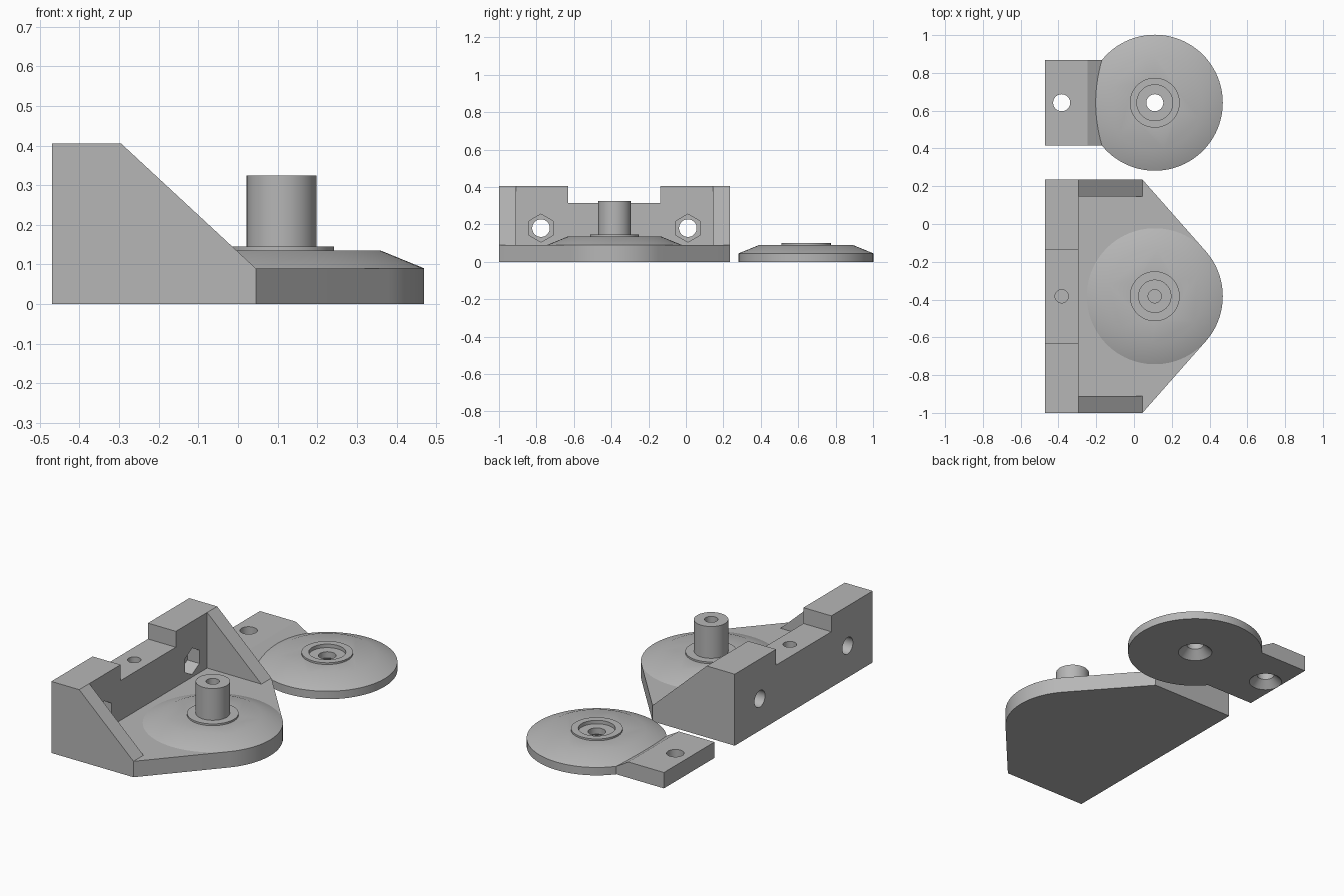
import bpy, bmesh
from math import acos, atan2, cos, hypot, pi, radians, sin
from mathutils import Matrix, Vector

if "Cube" in bpy.data.objects:
    bpy.data.objects.remove(bpy.data.objects["Cube"])

grey = bpy.data.materials.new("plain_grey")
grey.use_nodes = True
grey.diffuse_color = (0.47, 0.47, 0.47, 1)
grey.node_tree.nodes["Principled BSDF"].inputs["Base Color"].default_value = (0.47, 0.47, 0.47, 1)


def finish(name, bm):
    bmesh.ops.recalc_face_normals(bm, faces=bm.faces)
    mesh = bpy.data.meshes.new(name)
    bm.to_mesh(mesh)
    bm.free()
    obj = bpy.data.objects.new(name, mesh)
    mesh.materials.append(grey)
    bpy.context.collection.objects.link(obj)
    return obj


def prism(name, corners, offset):
    """Extrude a flat 3D outline along an offset."""
    bm = bmesh.new()
    face = bm.faces.new([bm.verts.new(c) for c in corners])
    out = bmesh.ops.extrude_face_region(bm, geom=[face], use_keep_orig=True)
    moved = [v for v in out["geom"] if isinstance(v, bmesh.types.BMVert)]
    bmesh.ops.translate(bm, verts=moved, vec=offset)
    return finish(name, bm)


def lathe(name, profile, centre, closed=False):
    """Spin an (r, z) profile about the vertical axis through centre."""
    bm = bmesh.new()
    verts = [bm.verts.new((r, 0, z)) for r, z in profile]
    pairs = list(zip(verts, verts[1:])) + ([(verts[-1], verts[0])] if closed else [])
    edges = [bm.edges.new(p) for p in pairs]
    bmesh.ops.spin(bm, geom=verts + edges, cent=(0, 0, 0), axis=(0, 0, 1),
                   angle=2 * pi, steps=96, use_duplicate=False)
    bmesh.ops.remove_doubles(bm, verts=bm.verts, dist=0.0001)
    bmesh.ops.translate(bm, verts=bm.verts, vec=(*centre, 0))
    return finish(name, bm)


def rod(start, end, radius, sides=48, radius_end=None):
    """Cutter running between two points, optionally tapered."""
    a, b = Vector(start), Vector(end)
    turn = (b - a).to_track_quat('Z', 'Y').to_matrix().to_4x4()
    bm = bmesh.new()
    bmesh.ops.create_cone(bm, cap_ends=True, segments=sides, radius1=radius,
                          radius2=radius if radius_end is None else radius_end,
                          depth=(b - a).length,
                          matrix=Matrix.Translation((a + b) / 2) @ turn)
    return finish("cutter", bm)


def combine(obj, other, operation):
    mod = obj.modifiers.new("combine", 'BOOLEAN')
    mod.operation, mod.solver, mod.object = operation, 'EXACT', other
    bpy.context.view_layer.objects.active = obj
    bpy.ops.object.modifier_apply(modifier=mod.name)
    bpy.data.objects.remove(other)


def tidy(obj):
    """Merge coplanar faces, then smooth with sharp edges kept."""
    bm = bmesh.new()
    bm.from_mesh(obj.data)
    bmesh.ops.remove_doubles(bm, verts=bm.verts, dist=0.0001)
    bmesh.ops.dissolve_limit(bm, angle_limit=radians(0.5), verts=bm.verts, edges=bm.edges)
    bm.to_mesh(obj.data)
    bm.free()
    bpy.ops.object.select_all(action='DESELECT')
    obj.select_set(True)
    bpy.context.view_layer.objects.active = obj
    bpy.ops.object.shade_smooth_by_angle(angle=radians(30))


BACK, WALL, TIP = -0.47, -0.295, 0.045
Y0, Y1 = -1.0, 0.235
MID = (Y0 + Y1) / 2
AXIS, R = 0.11, 0.36
FLOOR, TOP = 0.09, 0.405
RIB = 0.09

# Base plate: rectangle whose sides run tangent into a round nose
dx, dy = TIP - AXIS, Y1 - MID
sweep = atan2(dy, dx) - acos(R / hypot(dx, dy))
nose = [-sweep + 2 * sweep * i / 24 for i in range(25)]
outline = [(BACK, Y1, 0), (BACK, Y0, 0), (TIP, Y0, 0)]
outline += [(AXIS + R * cos(a), MID + R * sin(a), 0) for a in nose]
outline.append((TIP, Y1, 0))
bracket = prism("mounting_bracket", outline, (0, 0, FLOOR))

# Upright wall with a notched top
half, notch = 0.2475, 0.315
wall = [(Y0, 0), (Y1, 0), (Y1, TOP), (MID + half, TOP), (MID + half, notch),
        (MID - half, notch), (MID - half, TOP), (Y0, TOP)]
combine(bracket, prism("wall", [(BACK, y, z) for y, z in wall], (WALL - BACK, 0, 0)), 'UNION')

# Triangular side ribs
for y in (Y0, Y1 - RIB):
    rib = [(BACK, y, 0), (TIP, y, 0), (TIP, y, FLOOR), (WALL, y, TOP), (BACK, y, TOP)]
    combine(bracket, prism("rib", rib, (0, RIB, 0)), 'UNION')

# Bolt holes with hexagonal nut pockets, and a blind hole in the notch
for side in (-1, 1):
    y, z = MID + side * 0.393, 0.18
    combine(bracket, rod((BACK - 0.1, y, z), (WALL + 0.1, y, z), 0.047), 'DIFFERENCE')
    pocket = [(WALL - 0.075, y + 0.075 * sin(i * pi / 3), z + 0.075 * cos(i * pi / 3))
              for i in range(6)]
    combine(bracket, prism("pocket", pocket, (0.12, 0, 0)), 'DIFFERENCE')
combine(bracket, rod((-0.383, MID, 0.1), (-0.383, MID, 0.4), 0.035), 'DIFFERENCE')
tidy(bracket)

# Conical rise, collar and hollow post
post = lathe("cone_and_post", [
    (0, FLOOR), (R, FLOOR), (0.25, 0.135), (0.132, 0.135), (0.132, 0.145), (0.088, 0.145),
    (0.088, 0.325), (0.035, 0.325), (0.035, 0.12), (0, 0.12)], (AXIS, MID))
tidy(post)

# Separate round cap with raised ring, recess and countersunk hole
CAP = 0.642
cap = lathe("round_cap", [
    (0.09, 0), (R, 0), (R, 0.045), (0.25, 0.09), (0.132, 0.09), (0.132, 0.1), (0.095, 0.1),
    (0.095, 0.08), (0.045, 0.08), (0.045, 0.045)], (AXIS, CAP), closed=True)
tidy(cap)

# Cap tab sloping down into the disc, with its own countersunk hole
tab_side = [(BACK, 0), (-0.12, 0), (-0.12, 0.045), (-0.17, 0.045), (-0.247, 0.09), (BACK, 0.09)]
tab = prism("cap_tab", [(x, CAP - 0.226, z) for x, z in tab_side], (0, 0.452, 0))
combine(tab, rod((-0.383, CAP, -0.1), (-0.383, CAP, 0.2), 0.045), 'DIFFERENCE')
combine(tab, rod((-0.383, CAP, -0.01), (-0.383, CAP, 0.045), 0.097, radius_end=0.04), 'DIFFERENCE')
tidy(tab)
